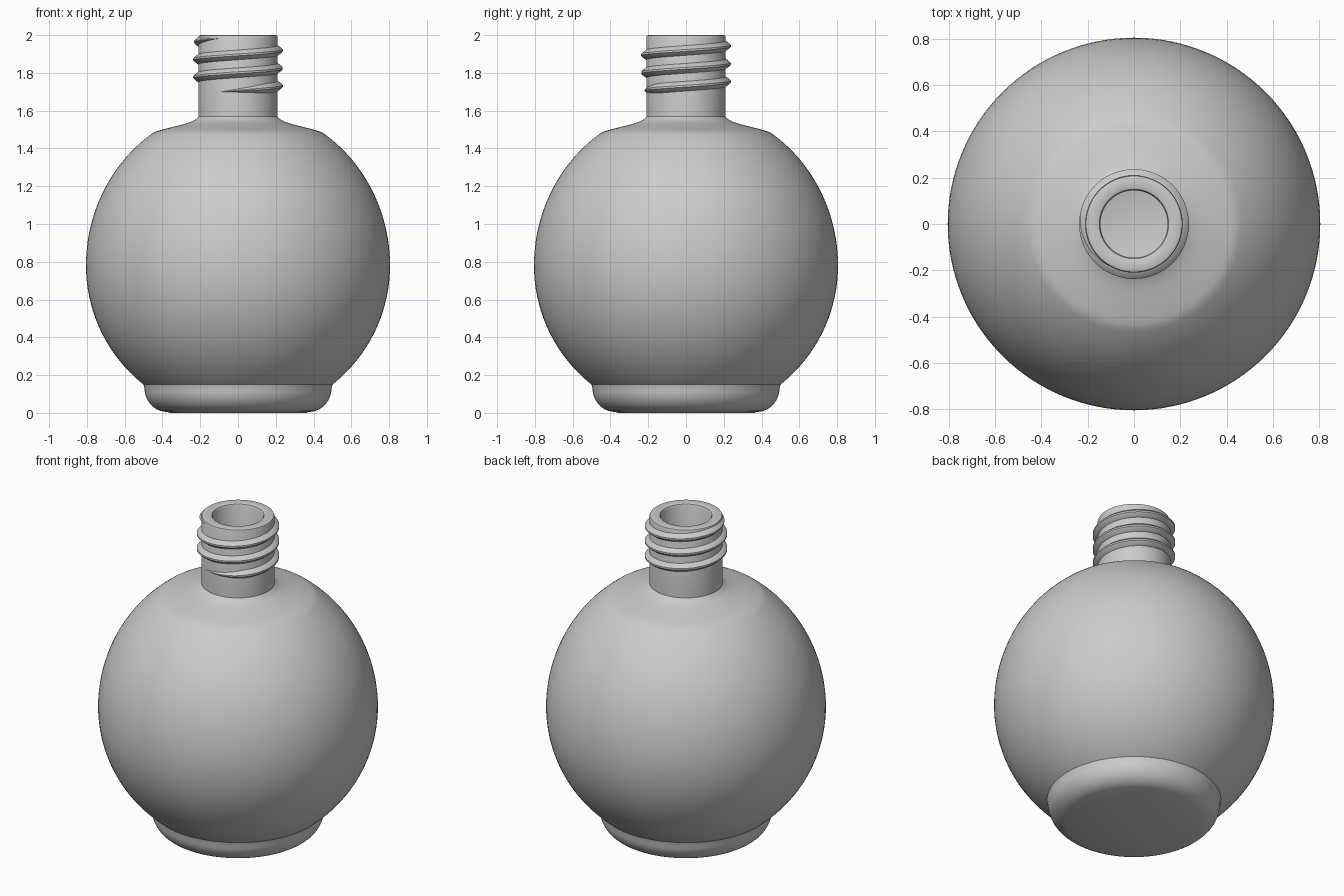
import bpy, bmesh
from math import sin, cos, pi, radians, sqrt

if "Cube" in bpy.data.objects:
    bpy.data.objects.remove(bpy.data.objects["Cube"])


def finish(name, bm):
    bmesh.ops.recalc_face_normals(bm, faces=bm.faces)
    mesh = bpy.data.meshes.new(name)
    bm.to_mesh(mesh)
    bm.free()
    obj = bpy.data.objects.new(name, mesh)
    bpy.context.collection.objects.link(obj)
    bpy.ops.object.select_all(action='DESELECT')
    obj.select_set(True)
    bpy.context.view_layer.objects.active = obj
    bpy.ops.object.shade_smooth_by_angle(angle=radians(32))
    return obj


def lathe(name, profile, steps=128):
    bm = bmesh.new()
    verts = [bm.verts.new((r, 0, z)) for r, z in profile]
    edges = [bm.edges.new(p) for p in zip(verts, verts[1:])]
    bmesh.ops.spin(bm, geom=verts + edges, cent=(0, 0, 0), axis=(0, 0, 1),
                   angle=2 * pi, steps=steps)
    bmesh.ops.remove_doubles(bm, verts=bm.verts, dist=1e-4)
    return finish(name, bm)


def globe(z0, z1, radius, low, high, n=40):
    """Profile of an egg centred at z = 0.78 with different lower / upper heights."""
    pts = []
    for i in range(n + 1):
        z = z0 + (z1 - z0) * (1 - cos(pi * i / n)) / 2
        h = low if z < 0.78 else high
        pts.append((radius * sqrt(max(0, 1 - ((z - 0.78) / h) ** 2)), z))
    return pts


# Bottle: rounded foot, globe body, soft shoulder, neck, rim, hollow inside
foot = [(0, 0)] + [(0.375 + 0.12 * sin(a), 0.13 - 0.125 * cos(a))
                   for a in (pi / 2 * i / 10 for i in range(11))]
foot[1:1] = [(0.36, 0)]
shoulder = [(0.45, 1.482), (0.435, 1.489), (0.415, 1.496), (0.35, 1.513),
            (0.29, 1.528), (0.25, 1.541), (0.225, 1.553), (0.21, 1.568)]
rim = [(0.21, 1.99), (0.207, 1.997), (0.20, 2.0), (0.16, 2.0),
       (0.15, 1.996), (0.145, 1.985), (0.145, 1.50)]
inside = globe(0.08, 1.455, 0.75, 0.70, 0.72)[::-1]
lathe("bottle", foot + globe(0.15, 1.472, 0.805, 0.804, 0.847)
      + shoulder + rim + inside)

# Screw thread: rounded ridge swept along a helix, tapering at both ends
section = [(-0.012, -0.032), (0.004, -0.024), (0.018, -0.014), (0.027, -0.005),
           (0.027, 0.005), (0.018, 0.014), (0.004, 0.024), (-0.012, 0.032)]
start, end, pitch, steps = -115, 960, 0.0945, 300
bm = bmesh.new()
rings = []
for i in range(steps + 1):
    deg = start + (end - start) * i / steps
    size = max(0.05, min(1, (deg - start) / 70, (end - deg) / 70))
    a, z = radians(deg), 1.73 + pitch * deg / 360
    ring = []
    for dr, dz in section:
        r = 0.21 + (dr * size if dr > 0 else dr)
        ring.append(bm.verts.new((r * cos(a), r * sin(a), z + dz * size)))
    rings.append(ring)
n = len(section)
for p, q in zip(rings, rings[1:]):
    for k in range(n):
        bm.faces.new((p[k], p[(k + 1) % n], q[(k + 1) % n], q[k]))
bm.faces.new(rings[0])
bm.faces.new(rings[-1])
finish("screw_thread", bm)
